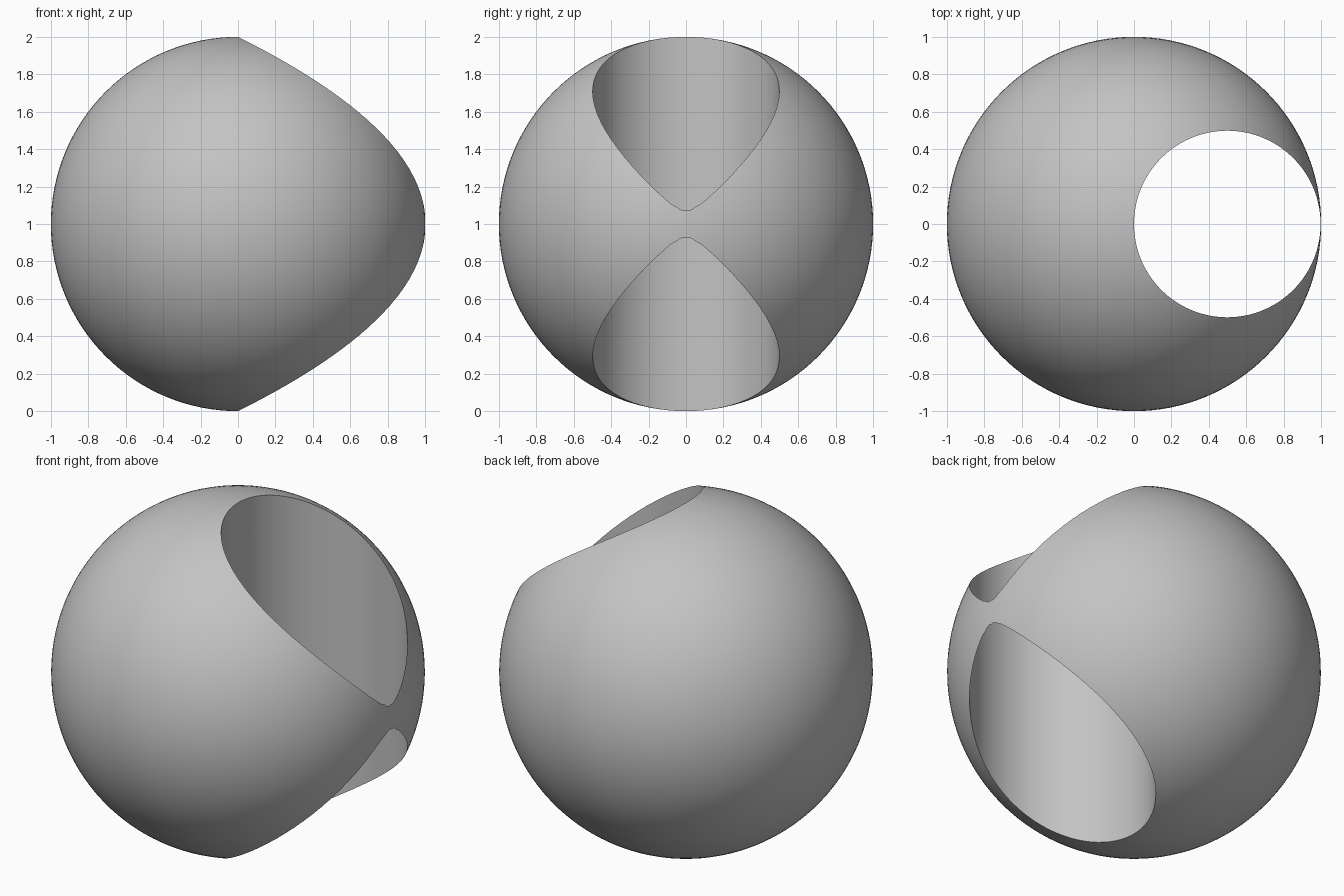
import bpy
import math

cube = bpy.data.objects.get("Cube")
if cube:
    bpy.data.objects.remove(cube, do_unlink=True)

RADIUS = 1.0
BORE = 0.4985  # bore touches the sphere axis and stops just short of its side

# Single neutral grey
grey = bpy.data.materials.new("neutral grey")
grey.use_nodes = True
colour = (0.55, 0.55, 0.55, 1)
grey.diffuse_color = colour
grey.node_tree.nodes["Principled BSDF"].inputs["Base Color"].default_value = colour

# Round body
bpy.ops.mesh.primitive_uv_sphere_add(segments=128, ring_count=64, radius=RADIUS,
                                     location=(0, 0, RADIUS))
body = bpy.context.object
body.name = "bored_sphere"
body.data.materials.append(grey)

# Vertical bore cutter
bpy.ops.mesh.primitive_cylinder_add(vertices=128, radius=BORE, depth=3,
                                    location=(BORE, 0, RADIUS),
                                    rotation=(0, 0, math.pi / 128))
cutter = bpy.context.object
cutter.name = "bore_cutter"
cutter.data.materials.append(grey)

# Cut the bore through the body
cut = body.modifiers.new("bore", 'BOOLEAN')
cut.operation = 'DIFFERENCE'
cut.solver = 'EXACT'
cut.object = cutter
bpy.ops.object.select_all(action='DESELECT')
body.select_set(True)
bpy.context.view_layer.objects.active = body
bpy.ops.object.modifier_apply(modifier=cut.name)
bpy.data.objects.remove(cutter, do_unlink=True)

# Smooth surfaces, crisp rim
bpy.ops.object.shade_smooth_by_angle(angle=math.radians(30))
